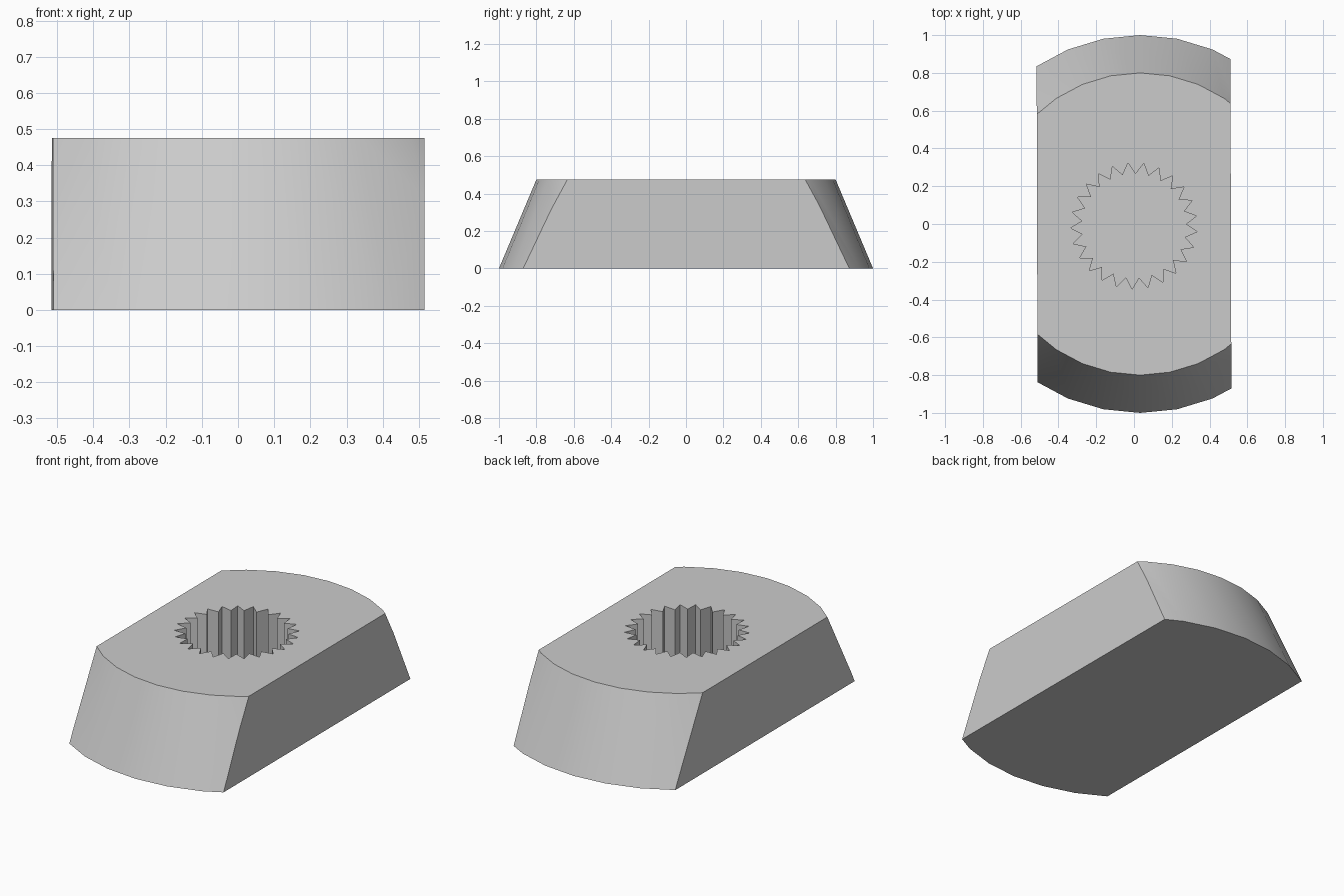
import bpy, bmesh
from math import cos, sin, radians, pi
from mathutils import Matrix, Vector

cube = bpy.data.objects.get("Cube")
if cube:
    bpy.data.objects.remove(cube, do_unlink=True)

HEIGHT = 0.475
HOLE_FLOOR = 0.08
TEETH = 25

grey = bpy.data.materials.new("light grey")
grey.use_nodes = True
grey.diffuse_color = (0.6, 0.6, 0.6, 1)
grey.node_tree.nodes["Principled BSDF"].inputs["Base Color"].default_value = (0.6, 0.6, 0.6, 1)


def make_object(name, bm):
    bmesh.ops.recalc_face_normals(bm, faces=bm.faces[:])
    mesh = bpy.data.meshes.new(name)
    bm.to_mesh(mesh)
    bm.free()
    mesh.materials.append(grey)
    obj = bpy.data.objects.new(name, mesh)
    bpy.context.collection.objects.link(obj)
    return obj


# Body: a tapered drum, trimmed flat on both sides
bm = bmesh.new()
bmesh.ops.create_cone(bm, cap_ends=True, segments=32, radius1=1.0, radius2=0.8, depth=HEIGHT,
                      matrix=Matrix.Translation((0.033, 0, HEIGHT / 2)))
tilt = radians(0.17)
for side in (-1, 1):
    normal = Vector((side * cos(tilt), side * sin(tilt), 0))
    geom = bm.verts[:] + bm.edges[:] + bm.faces[:]
    bmesh.ops.bisect_plane(bm, geom=geom, plane_co=(side * 0.513, 0, 0),
                           plane_no=normal, clear_outer=True)
    bmesh.ops.holes_fill(bm, edges=[e for e in bm.edges if e.is_boundary])
body = make_object("body", bm)

# Toothed socket cutter: a star outline pulled up through the top
bm = bmesh.new()
ring = []
for i in range(TEETH * 2):
    angle = radians(-5.3) + i * pi / TEETH
    r = 0.275 if i % 2 else 0.335
    ring.append(bm.verts.new((r * cos(angle), r * sin(angle) - 0.01, HOLE_FLOOR)))
star = bm.faces.new(ring)
raised = bmesh.ops.extrude_face_region(bm, geom=[star], use_keep_orig=True)["geom"]
bmesh.ops.translate(bm, vec=(0, 0, HEIGHT),
                    verts=[v for v in raised if isinstance(v, bmesh.types.BMVert)])
cutter = make_object("socket_cutter", bm)
cutter.hide_render = True

# Cut the socket, then drop the cutter
bpy.context.view_layer.objects.active = body
body.select_set(True)
cut = body.modifiers.new("socket", "BOOLEAN")
cut.operation = "DIFFERENCE"
cut.solver = "EXACT"
cut.object = cutter
bpy.ops.object.modifier_apply(modifier=cut.name)
bpy.data.objects.remove(cutter, do_unlink=True)

bpy.ops.object.select_all(action="DESELECT")
body.select_set(True)
bpy.ops.object.shade_smooth_by_angle(angle=radians(30))
